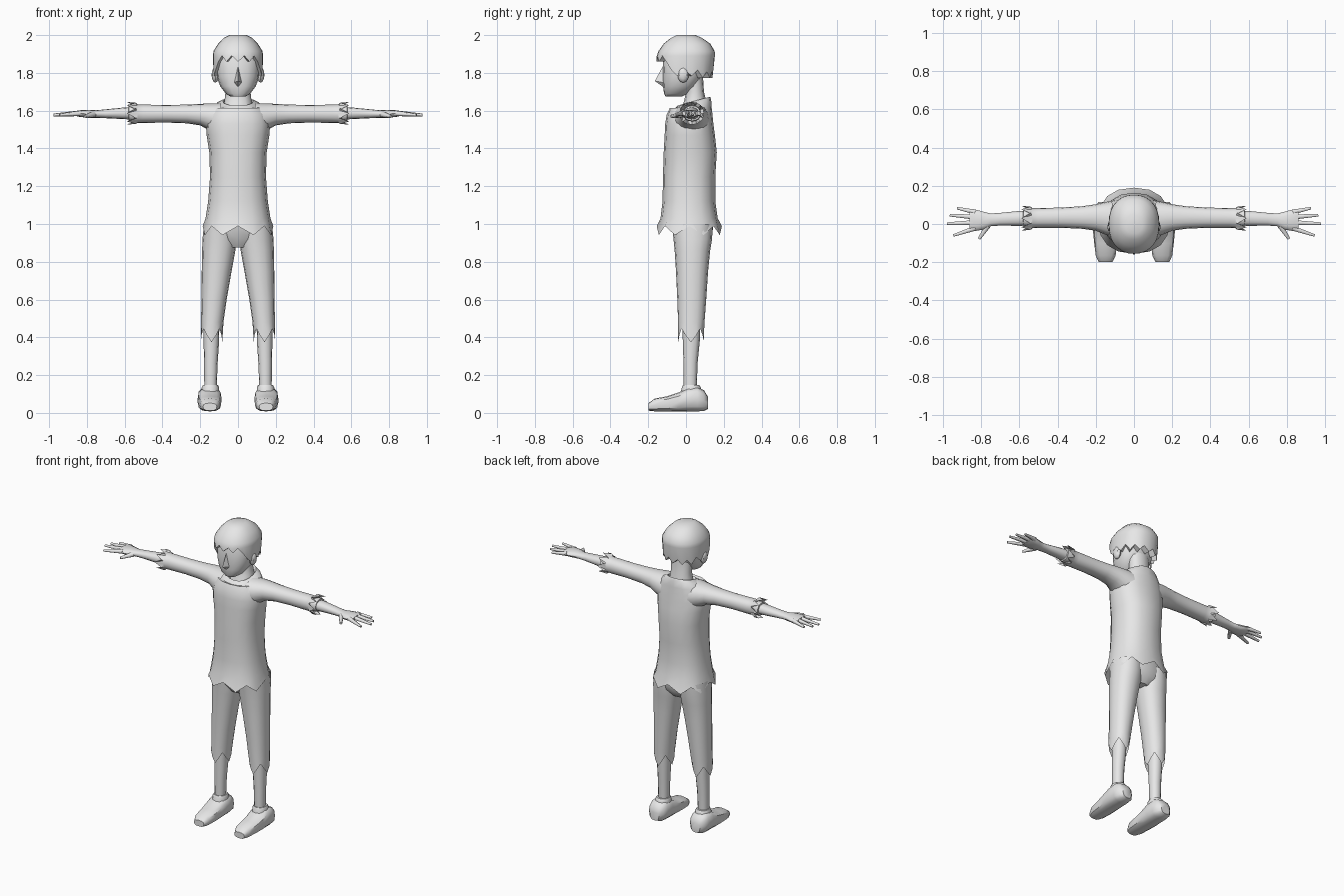
import bpy, bmesh, math
from mathutils import Vector

grey = bpy.data.materials.new("plain_grey")
grey.diffuse_color = (0.8, 0.8, 0.8, 1)


def finish(name, bm, mirror=False, angle=40):
    bmesh.ops.recalc_face_normals(bm, faces=bm.faces)
    me = bpy.data.meshes.new(name)
    bm.to_mesh(me)
    bm.free()
    ob = bpy.data.objects.new(name, me)
    bpy.context.collection.objects.link(ob)
    me.materials.append(grey)
    if mirror:
        ob.modifiers.new("mirror", 'MIRROR')
    bpy.ops.object.select_all(action='DESELECT')
    ob.select_set(True)
    bpy.context.view_layer.objects.active = ob
    bpy.ops.object.shade_smooth_by_angle(angle=math.radians(angle))
    return ob


def loft(name, rings, n=16, axis='z', p=0.9, caps=(True, True), mirror=False, edit=None):
    """Rings are (position, u_min, u_max, v_min, v_max); edit(ring, angle, u, v, t) shifts t."""
    bm = bmesh.new()
    loops = []
    for i, (t, u0, u1, v0, v1) in enumerate(rings):
        loop = []
        for k in range(n):
            a = 2 * math.pi * k / n
            c, s = math.cos(a), math.sin(a)
            u = (u0 + u1) / 2 + (u1 - u0) / 2 * math.copysign(abs(c) ** p, c)
            v = (v0 + v1) / 2 + (v1 - v0) / 2 * math.copysign(abs(s) ** p, s)
            w = edit(i, a, u, v, t) if edit else t
            co = {'z': (u, v, w), 'x': (w, u, v), 'y': (u, w, v)}[axis]
            loop.append(bm.verts.new(co))
        loops.append(loop)
    for A, B in zip(loops, loops[1:]):
        for k in range(n):
            j = (k + 1) % n
            bm.faces.new((A[k], A[j], B[j], B[k]))
    for use, loop in zip(caps, (loops[0], loops[-1])):
        if use:
            bm.faces.new(loop)
    return finish(name, bm, mirror)


# shirt body: ragged hem, neckline rising to the back
def shirt_edit(i, a, u, v, t):
    if i == 0:
        return t - 0.024 * math.cos(8 * a + math.pi)
    if i >= 9:
        return t + 0.27 * (v - 0.04)
    return t


loft("shirt", [
    (0.965, -0.187, 0.187, -0.155, 0.19),
    (1.03, -0.172, 0.172, -0.135, 0.168),
    (1.12, -0.158, 0.158, -0.124, 0.155),
    (1.25, -0.148, 0.148, -0.122, 0.155),
    (1.38, -0.152, 0.152, -0.118, 0.163),
    (1.47, -0.166, 0.166, -0.113, 0.153),
    (1.53, -0.17, 0.17, -0.11, 0.145),
    (1.58, -0.16, 0.16, -0.102, 0.14),
    (1.615, -0.14, 0.14, -0.085, 0.136),
    (1.635, -0.115, 0.115, -0.065, 0.133),
    (1.65, -0.08, 0.08, -0.045, 0.128),
    (1.62, -0.06, 0.06, -0.02, 0.11),
], p=0.85, caps=(False, True), edit=shirt_edit)

# sleeves with a flared ragged cuff
def sleeve_edit(i, a, u, v, t):
    return t + 0.024 * math.cos(8 * a) if i == 7 else t


loft("sleeve", [
    (0.09, -0.075, 0.125, 1.46, 1.64),
    (0.15, -0.055, 0.115, 1.495, 1.638),
    (0.2, -0.035, 0.103, 1.522, 1.636),
    (0.27, -0.025, 0.093, 1.533, 1.632),
    (0.38, -0.02, 0.086, 1.537, 1.63),
    (0.5, -0.02, 0.083, 1.535, 1.632),
    (0.53, -0.022, 0.083, 1.535, 1.632),
    (0.565, -0.035, 0.095, 1.526, 1.646),
    (0.53, -0.005, 0.07, 1.55, 1.62),
], axis='x', caps=(False, False), mirror=True, edit=sleeve_edit)

# rolled band inside the cuff
loft("cuff_band", [
    (0.51, -0.01, 0.075, 1.545, 1.625),
    (0.555, -0.014, 0.078, 1.543, 1.628),
    (0.578, -0.012, 0.076, 1.546, 1.626),
    (0.58, 0, 0.065, 1.555, 1.615),
], axis='x', mirror=True)

# forearm running into the palm
loft("forearm_and_palm", [
    (0.5, -0.005, 0.07, 1.55, 1.62),
    (0.6, -0.01, 0.068, 1.555, 1.617),
    (0.7, -0.008, 0.058, 1.56, 1.607),
    (0.75, -0.012, 0.055, 1.562, 1.602),
    (0.79, -0.03, 0.065, 1.562, 1.604),
    (0.84, -0.038, 0.078, 1.567, 1.602),
    (0.86, -0.03, 0.07, 1.573, 1.598),
], n=12, axis='x', mirror=True)


# fingers and thumb: tapered rods (start, end, start radius)
def digit(name, start, end, r):
    a, b = Vector(start), Vector(end)
    d = b - a
    bm = bmesh.new()
    bmesh.ops.create_cone(bm, cap_ends=True, segments=6, radius1=r, radius2=r * 0.5, depth=d.length)
    bmesh.ops.rotate(bm, verts=bm.verts, matrix=d.to_track_quat('Z', 'Y').to_matrix())
    bmesh.ops.translate(bm, verts=bm.verts, vec=(a + b) / 2)
    finish(name, bm, True, 60)


for nm, x0, y0, x1, y1 in (("little_finger", 0.83, 0.062, 0.925, 0.083), ("ring_finger", 0.84, 0.037, 0.963, 0.046),
                           ("middle_finger", 0.84, 0.007, 0.977, 0.002), ("index_finger", 0.83, -0.022, 0.945, -0.06)):
    digit(nm, (x0, y0, 1.586), (x1, y1, 1.577), 0.015)
digit("thumb", (0.765, -0.01, 1.58), (0.81, -0.078, 1.57), 0.017)

# trousers: hips, then two ragged legs
loft("trouser_hips", [
    (1.06, -0.15, 0.15, -0.1, 0.14),
    (0.97, -0.175, 0.175, -0.075, 0.142),
    (0.92, -0.16, 0.16, -0.06, 0.135),
    (0.875, -0.07, 0.07, -0.03, 0.1),
])
loft("trouser_leg", [
    (1.0, 0.01, 0.18, -0.075, 0.142),
    (0.92, 0.006, 0.188, -0.066, 0.138),
    (0.86, 0.014, 0.19, -0.06, 0.128),
    (0.75, 0.034, 0.192, -0.053, 0.117),
    (0.6, 0.06, 0.194, -0.046, 0.107),
    (0.48, 0.077, 0.195, -0.042, 0.098),
    (0.41, 0.083, 0.197, -0.041, 0.093),
    (0.5, 0.095, 0.185, -0.025, 0.08),
], caps=(False, False), mirror=True,
    edit=lambda i, a, u, v, t: t - 0.036 * math.cos(4 * a) if i == 6 else t)

# shin, sock band and shoe
loft("shin", [
    (0.52, 0.098, 0.182, -0.02, 0.078), (0.38, 0.1, 0.182, -0.017, 0.073),
    (0.26, 0.108, 0.18, -0.013, 0.061), (0.12, 0.113, 0.178, -0.012, 0.057),
], n=12, mirror=True)
loft("ankle_band", [
    (0.1, 0.1, 0.193, -0.03, 0.085), (0.135, 0.1, 0.192, -0.022, 0.078),
    (0.147, 0.106, 0.186, -0.016, 0.07),
], n=12, mirror=True)
loft("shoe", [
    (-0.198, 0.112, 0.185, 0.012, 0.052),
    (-0.165, 0.096, 0.2, 0.008, 0.076),
    (-0.1, 0.09, 0.208, 0.008, 0.088),
    (-0.04, 0.088, 0.214, 0.008, 0.108),
    (0.01, 0.086, 0.214, 0.008, 0.132),
    (0.06, 0.088, 0.214, 0.008, 0.138),
    (0.095, 0.096, 0.205, 0.01, 0.12),
    (0.116, 0.118, 0.183, 0.02, 0.085),
], n=12, axis='y', p=0.72, mirror=True)

# neck and head
loft("neck", [
    (1.6, -0.085, 0.085, -0.03, 0.115), (1.65, -0.072, 0.072, -0.01, 0.108),
    (1.7, -0.066, 0.066, 0.0, 0.095), (1.78, -0.07, 0.07, -0.01, 0.09),
], n=12)
loft("head", [
    (1.675, -0.04, 0.04, -0.108, -0.02),
    (1.69, -0.065, 0.065, -0.116, 0.01),
    (1.73, -0.095, 0.095, -0.122, 0.06),
    (1.78, -0.112, 0.112, -0.124, 0.09),
    (1.86, -0.119, 0.119, -0.122, 0.115),
    (1.93, -0.1, 0.1, -0.1, 0.1),
], p=0.85)

# nose: faceted wedge
bm = bmesh.new()
pts = [(0, -0.12, 1.84), (0.022, -0.115, 1.748), (-0.022, -0.115, 1.748), (0, -0.165, 1.757), (0, -0.12, 1.725)]
vs = [bm.verts.new(q) for q in pts]
for f in ((0, 1, 3), (0, 3, 2), (1, 4, 3), (2, 3, 4), (0, 2, 4, 1)):
    bm.faces.new([vs[k] for k in f])
finish("nose", bm)

# ears
bm = bmesh.new()
bmesh.ops.create_uvsphere(bm, u_segments=8, v_segments=6, radius=1)
bmesh.ops.scale(bm, vec=(0.02, 0.03, 0.042), verts=bm.verts)
bmesh.ops.translate(bm, vec=(0.12, -0.015, 1.79), verts=bm.verts)
finish("ear", bm, True)


# hair cap: short fringe, longer ragged sides and back
def hair_edit(i, a, u, v, t):
    if i < 5:
        return t
    s = math.sin(a)
    low = 1.875 if s < -0.55 else (1.80 if s < 0.6 else 1.79)
    return low + 0.016 * math.cos(14 * a)


loft("hair", [
    (2.0, -0.045, 0.045, -0.05, 0.05),
    (1.985, -0.075, 0.075, -0.08, 0.085),
    (1.955, -0.105, 0.105, -0.118, 0.128),
    (1.915, -0.13, 0.13, -0.146, 0.152),
    (1.89, -0.133, 0.133, -0.155, 0.153),
    (1.82, -0.13, 0.13, -0.156, 0.14),
    (1.82, -0.108, 0.108, -0.118, 0.1),
], n=28, caps=(True, False), edit=hair_edit)
